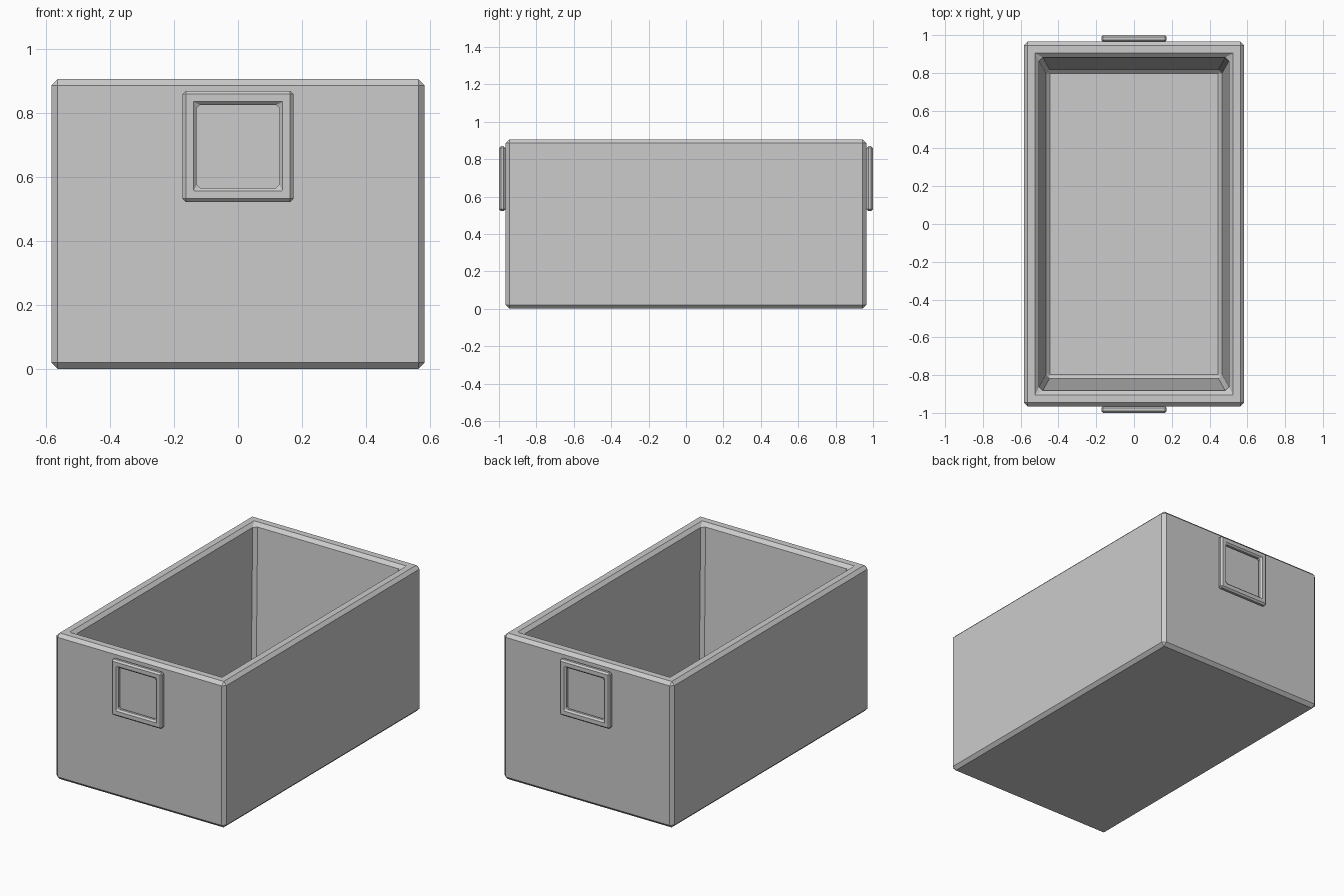
import bpy, bmesh

if "Cube" in bpy.data.objects:
    bpy.data.objects.remove(bpy.data.objects["Cube"])


def rect(hx, hy, z):
    """Horizontal rectangle loop."""
    return [(-hx, -hy, z), (hx, -hy, z), (hx, hy, z), (-hx, hy, z)]


def upright(hx, z0, z1, y):
    """Rectangle loop facing along y."""
    return [(-hx, y, z0), (hx, y, z0), (hx, y, z1), (-hx, y, z1)]


def loft(name, loops, closed, bevel):
    """Skin four-point loops; cap the ends, or join last to first if closed."""
    bm = bmesh.new()
    rings = [[bm.verts.new(p) for p in loop] for loop in loops]
    pairs = list(zip(rings, rings[1:]))
    if closed:
        pairs.append((rings[-1], rings[0]))
    else:
        bm.faces.new(rings[0])
        bm.faces.new(rings[-1])
    for a, b in pairs:
        for i in range(4):
            j = (i + 1) % 4
            bm.faces.new((a[i], a[j], b[j], b[i]))
    bmesh.ops.recalc_face_normals(bm, faces=bm.faces)
    mesh = bpy.data.meshes.new(name)
    bm.to_mesh(mesh)
    bm.free()
    obj = bpy.data.objects.new(name, mesh)
    bpy.context.collection.objects.link(obj)
    mod = obj.modifiers.new("chamfer", 'BEVEL')
    mod.width = bevel
    mod.segments = 1
    mod.limit_method = 'ANGLE'
    return obj


# Open box with a tapered cavity
loft("box", [
    rect(0.583, 0.965, 0.0),
    rect(0.583, 0.965, 0.906),
    rect(0.504, 0.884, 0.906),
    rect(0.466, 0.816, 0.06),
], False, 0.02)

# Square frame handles on both ends
for side, name in ((-1, "front_handle"), (1, "back_handle")):
    near, far = side * 0.965, side * 1.0
    loft(name, [
        upright(0.173, 0.522, 0.869, near),
        upright(0.173, 0.522, 0.869, far),
        upright(0.129, 0.566, 0.825, far),
        upright(0.129, 0.566, 0.825, near),
    ], True, 0.01)
